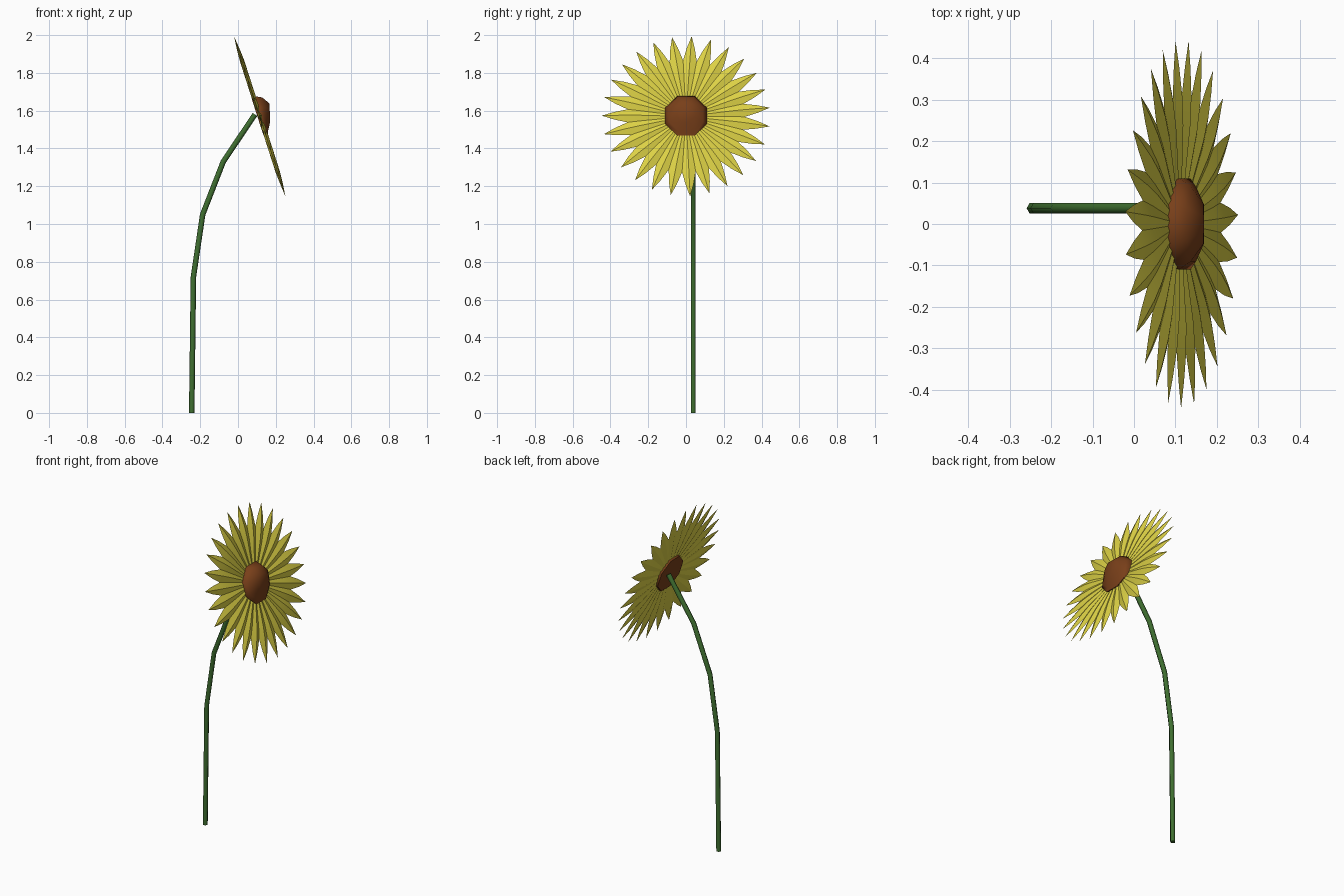
import bpy, bmesh
from math import sin, cos, radians, pi
from mathutils import Vector

if "Cube" in bpy.data.objects:
    bpy.data.objects.remove(bpy.data.objects["Cube"])

CENTRE = Vector((0.115, 0, 1.57))
NORMAL = Vector((0.952, 0, 0.306)).normalized()   # direction the flower faces
SIDE = Vector((0, 1, 0))
UP = NORMAL.cross(SIDE).normalized()
if UP.z < 0:
    UP = -UP


def material(name, rgb):
    m = bpy.data.materials.new(name)
    m.diffuse_color = (*rgb, 1)
    m.use_nodes = True
    m.node_tree.nodes["Principled BSDF"].inputs["Base Color"].default_value = m.diffuse_color
    return m


def make_object(name, bm, mat, angle):
    bmesh.ops.recalc_face_normals(bm, faces=bm.faces)
    me = bpy.data.meshes.new(name)
    bm.to_mesh(me)
    bm.free()
    ob = bpy.data.objects.new(name, me)
    bpy.context.collection.objects.link(ob)
    me.materials.append(mat)
    bpy.ops.object.select_all(action='DESELECT')
    ob.select_set(True)
    bpy.context.view_layer.objects.active = ob
    bpy.ops.object.shade_smooth_by_angle(angle=radians(angle))
    return ob


def bridge(bm, rings):
    n = len(rings[0])
    for a, b in zip(rings, rings[1:]):
        for i in range(n):
            j = (i + 1) % n
            bm.faces.new((a[i], a[j], b[j], b[i]))


green = material("stem green", (0.05, 0.16, 0.03))
yellow = material("petal yellow", (0.72, 0.64, 0.06))
brown = material("seed brown", (0.19, 0.05, 0.01))

# Stem: six-sided tube along a bent path
path = [Vector((x, 0.038, z)) for x, z in
        [(-0.245, 0), (-0.236, 0.72), (-0.187, 1.05), (-0.078, 1.33), (0.09, 1.58)]]
bm = bmesh.new()
rings = []
for i, p in enumerate(path):
    t = (path[min(i + 1, len(path) - 1)] - path[max(i - 1, 0)]).normalized()
    if i == 0:
        t = Vector((0, 0, 1))
    across = SIDE.cross(t)
    rings.append([bm.verts.new(p + 0.0145 * (across * cos(k * pi / 3) + SIDE * sin(k * pi / 3)))
                  for k in range(6)])
bridge(bm, rings)
bm.faces.new(rings[0][::-1])
bm.faces.new(rings[-1])
make_object("stem", bm, green, 65)

# Seed head: shallow octagonal dome, front leaning upright (radius, height, lean)
profile = [(0.112, -0.012, 0), (0.119, 0.008, 0), (0.098, 0.030, 0.15), (0.052, 0.056, 0.3)]
bm = bmesh.new()
rings = []
for r, h, lean in profile:
    ring = []
    for k in range(8):
        a = (k + 0.5) * pi / 4
        height = h + lean * r * sin(a)
        ring.append(bm.verts.new(CENTRE + NORMAL * height + r * (SIDE * cos(a) + UP * sin(a))))
    rings.append(ring)
bridge(bm, rings)
bm.faces.new(rings[0][::-1])
bm.faces.new(rings[-1])
make_object("seed_head", bm, brown, 60)

# Petals: ridged blades, lens-shaped in section, pointed at the tip
COUNT = 27
outline = [(0.085, 0.009), (0.16, 0.022), (0.24, 0.036), (0.31, 0.036), (0.38, 0.021)]
bm = bmesh.new()
for k in range(COUNT):
    a = radians(99.5) + k * 2 * pi / COUNT
    out = SIDE * cos(a) + UP * sin(a)
    flat = NORMAL.cross(out)
    rows = []
    for r, half in outline:
        base = CENTRE + out * r
        rows.append([bm.verts.new(base + v) for v in
                     (-flat * half, NORMAL * half * 0.35, flat * half, -NORMAL * half * 0.3)])
    bridge(bm, rows)
    bm.faces.new(rows[0][::-1])
    tip = bm.verts.new(CENTRE + out * 0.446)
    for i in range(4):
        bm.faces.new((rows[-1][i], rows[-1][(i + 1) % 4], tip))
make_object("petals", bm, yellow, 30)
